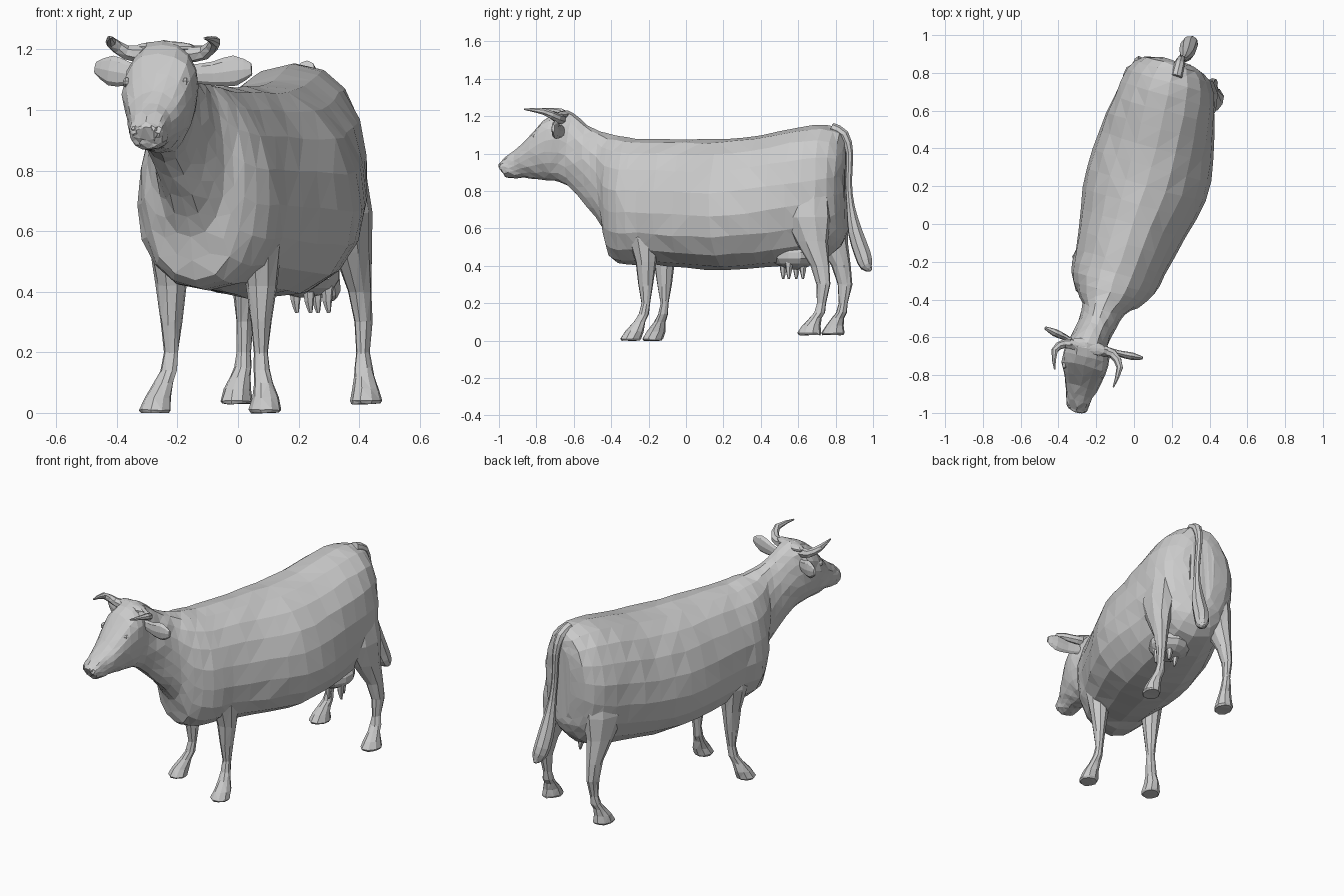
import bpy, bmesh, math, random
from mathutils import Vector as V

random.seed(4)
SIDE = V((0.96, -0.27, 0))    # animal's left-right direction (it stands slightly turned)
FWD = V((-0.27, -0.96, 0))    # direction it walks
UP = V((0, 0, 1))


def lerp_table(t, table):
    for (a, p), (b, q) in zip(table, table[1:]):
        if t <= b:
            return p + (q - p) * max(0, (t - a) / (b - a))
    return table[-1][1]


def smooth_rows(rows, n):
    """Catmull-Rom interpolation between rows of numbers."""
    out = []
    for i in range(len(rows) - 1):
        p0, p1, p2, p3 = (rows[min(max(i + k, 0), len(rows) - 1)] for k in (-1, 0, 1, 2))
        for j in range(n):
            t = j / n
            out.append([0.5 * (2 * b + (c - a) * t + (2 * a - 5 * b + 4 * c - d) * t * t
                               + (3 * b - a - 3 * c + d) * t ** 3)
                        for a, b, c, d in zip(p0, p1, p2, p3)])
    return out + [list(rows[-1])]


def ring(c, u, v, n, taper=0.0, power=1.0):
    pts = []
    for i in range(n):
        a = 2 * math.pi * i / n
        s, k = math.sin(a), math.cos(a)
        s = math.copysign(abs(s) ** power, s)
        pts.append(c + u * k + v * s * (1 - taper * k))
    return pts


def loft(name, rings, jitter=0.0):
    bm = bmesh.new()
    loops = [[bm.verts.new(p + V([random.uniform(-jitter, jitter) for _ in range(3)]))
              for p in r] for r in rings]
    n = len(loops[0])
    for a, b in zip(loops, loops[1:]):
        for i in range(n):
            j = (i + 1) % n
            bm.faces.new((a[i], a[j], b[j], b[i]))
    bm.faces.new(loops[0])
    bm.faces.new(loops[-1])
    bmesh.ops.triangulate(bm, faces=bm.faces[:])
    bmesh.ops.recalc_face_normals(bm, faces=bm.faces[:])
    me = bpy.data.meshes.new(name)
    bm.to_mesh(me)
    bm.free()
    ob = bpy.data.objects.new(name, me)
    bpy.context.collection.objects.link(ob)
    return ob


def tube(name, rows, n=7, flat=1.0, wide=SIDE):
    """Tapered tube along rows of (x, y, z, radius)."""
    rows = smooth_rows(rows, 2)
    rings = []
    for i, r in enumerate(rows):
        t = V(rows[min(i + 1, len(rows) - 1)][:3]) - V(rows[max(i - 1, 0)][:3])
        u = t.cross(wide).normalized()
        w = u.cross(t).normalized()
        rings.append(ring(V(r[:3]), u * r[3] * flat, w * r[3], n))
    return loft(name, rings)


def blob(name, c, a, b, h, n=10, m=7):
    """Ellipsoid aligned with the animal."""
    rings = []
    for i in range(m + 1):
        t = math.pi * (0.04 + 0.92 * i / m)
        rings.append(ring(V(c) + UP * h * math.cos(t), FWD * a * math.sin(t),
                          SIDE * b * math.sin(t), n))
    return loft(name, rings)


# Body, neck and head: top y, top z, bottom y, bottom z, half width, narrowing toward the top
CENTRE = [(-1, -0.305), (-0.62, -0.24), (-0.5, -0.18), (-0.31, -0.11), (0.25, 0.08), (0.87, 0.22)]
rows = [(0.865, 1.04, 0.86, 0.62, 0.08, 0.0),
        (0.84, 1.12, 0.835, 0.53, 0.17, 0.0),
        (0.75, 1.15, 0.76, 0.45, 0.242, 0.0),
        (0.60, 1.14, 0.60, 0.41, 0.278, 0.03),
        (0.40, 1.10, 0.42, 0.39, 0.31, 0.12),
        (0.20, 1.08, 0.22, 0.375, 0.325, 0.14),
        (0.00, 1.078, 0.00, 0.39, 0.285, 0.17),
        (-0.20, 1.078, -0.20, 0.41, 0.245, 0.14),
        (-0.31, 1.085, -0.32, 0.405, 0.228, 0.1),
        (-0.40, 1.10, -0.395, 0.44, 0.17, 0.05),
        (-0.46, 1.12, -0.43, 0.58, 0.12, 0.05),
        (-0.53, 1.155, -0.52, 0.71, 0.10, 0.0),
        (-0.60, 1.215, -0.63, 0.83, 0.10, 0.0),
        (-0.66, 1.23, -0.71, 0.855, 0.12, -0.12),
        (-0.75, 1.185, -0.79, 0.86, 0.118, -0.2),
        (-0.86, 1.06, -0.87, 0.87, 0.086, -0.1),
        (-0.94, 0.998, -0.93, 0.87, 0.065, 0.0),
        (-0.985, 0.96, -0.96, 0.875, 0.056, 0.0),
        (-0.998, 0.94, -0.975, 0.90, 0.035, 0.0)]
rings = []
for yt, zt, yb, zb, w, tp in smooth_rows(rows, 2):
    top = V((lerp_table(yt, CENTRE), yt, zt))
    bot = V((lerp_table(yb, CENTRE), yb, zb))
    rings.append(ring((top + bot) / 2, (top - bot) / 2, SIDE * w, 18, tp, 0.88))
loft("body_and_head", rings, 0.004)

# Legs: z, forward, outward, half depth, half width
FRONT = [(0.86, -0.03, -0.06, 0.07, 0.05), (0.70, 0.01, -0.018, 0.11, 0.07),
         (0.55, 0.01, 0.002, 0.088, 0.068), (0.42, 0.0, 0.0, 0.057, 0.052),
         (0.30, 0.0, 0.0, 0.040, 0.035), (0.20, 0.0, 0.0, 0.023, 0.024),
         (0.14, 0.01, 0.0, 0.028, 0.028), (0.10, 0.03, 0.0, 0.032, 0.032),
         (0.05, 0.055, 0.0, 0.050, 0.044), (0.01, 0.075, 0.0, 0.056, 0.054),
         (0.0, 0.075, 0.0, 0.050, 0.046)]
HIND = [(1.0, 0.10, -0.11, 0.07, 0.05), (0.85, 0.10, -0.06, 0.12, 0.085),
        (0.66, 0.095, -0.035, 0.135, 0.09), (0.53, 0.06, -0.018, 0.09, 0.062),
        (0.40, 0.01, -0.008, 0.052, 0.040), (0.30, -0.01, 0.0, 0.040, 0.028),
        (0.20, 0.0, 0.0, 0.026, 0.023), (0.15, 0.01, 0.0, 0.031, 0.030),
        (0.12, 0.03, 0.0, 0.034, 0.034), (0.08, 0.05, 0.0, 0.050, 0.044),
        (0.04, 0.06, 0.0, 0.066, 0.052), (0.03, 0.06, 0.0, 0.060, 0.046)]


def leg(name, x, y, sign, profile, splay):
    rs = []
    for z, f, o, d, w in profile:
        out = o + (splay * min(1, f / 0.06) if z < 0.18 else 0)
        rs.append(ring(V((x, y, z)) + FWD * f + SIDE * sign * out, FWD * d, SIDE * w, 9))
    loft(name, rs, 0.002)


leg("front_leg_right", 0.077, -0.215, 1, FRONT, 0.034)
leg("front_leg_left", -0.22, -0.115, -1, FRONT, 0.034)
leg("hind_leg_right", 0.412, 0.725, 1, HIND, 0.028)
leg("hind_leg_left", 0.02, 0.84, -1, HIND, 0.01)

# Tail with tuft
tube("tail", [(0.225, 0.78, 1.135, 0.03), (0.24, 0.845, 1.10, 0.028), (0.25, 0.875, 1.0, 0.02),
              (0.26, 0.87, 0.85, 0.018), (0.27, 0.88, 0.72, 0.022), (0.28, 0.905, 0.58, 0.04),
              (0.29, 0.945, 0.46, 0.045), (0.305, 0.965, 0.40, 0.035), (0.31, 0.99, 0.375, 0.008)], 8)

# Horns curving out and forward
tube("horn_left", [(-0.31, -0.64, 1.185, 0.03), (-0.37, -0.635, 1.19, 0.024),
                   (-0.42, -0.67, 1.225, 0.018), (-0.42, -0.77, 1.24, 0.004)], 7, 1, UP)
tube("horn_right", [(-0.17, -0.67, 1.185, 0.03), (-0.11, -0.69, 1.19, 0.024),
                    (-0.075, -0.76, 1.225, 0.018), (-0.11, -0.865, 1.237, 0.004)], 7, 1, UP)

# Ears: flattened leaf shapes
tube("ear_left", [(-0.32, -0.625, 1.12, 0.03), (-0.365, -0.60, 1.12, 0.04),
                  (-0.42, -0.575, 1.13, 0.05), (-0.47, -0.55, 1.14, 0.02)], 8, 0.4, UP)
tube("ear_right", [(-0.15, -0.66, 1.12, 0.03), (-0.08, -0.685, 1.12, 0.04),
                   (-0.01, -0.70, 1.13, 0.05), (0.045, -0.71, 1.135, 0.02)], 8, 0.4, UP)

# Poll ridge, eyes and nostrils
blob("poll", (-0.24, -0.65, 1.205), 0.04, 0.11, 0.022)
for s, side in ((-1, "left"), (1, "right")):
    head = V((-0.27, -0.77, 1.09)) + SIDE * s * 0.1
    blob("eye_" + side, head, 0.025, 0.014, 0.018, 8, 5)
    blob("nostril_" + side, V((-0.304, -0.97, 0.935)) + SIDE * s * 0.035, 0.016, 0.016, 0.016, 7, 4)

# Udder and teats
blob("udder", (0.22, 0.58, 0.455), 0.13, 0.12, 0.075, 12, 7)
for i, (x, y) in enumerate(((0.235, 0.52), (0.295, 0.55), (0.19, 0.59), (0.26, 0.625))):
    tube("teat_%d" % i, [(x, y, 0.42, 0.022), (x, y, 0.37, 0.016), (x + 0.005, y, 0.33, 0.006)], 6)
